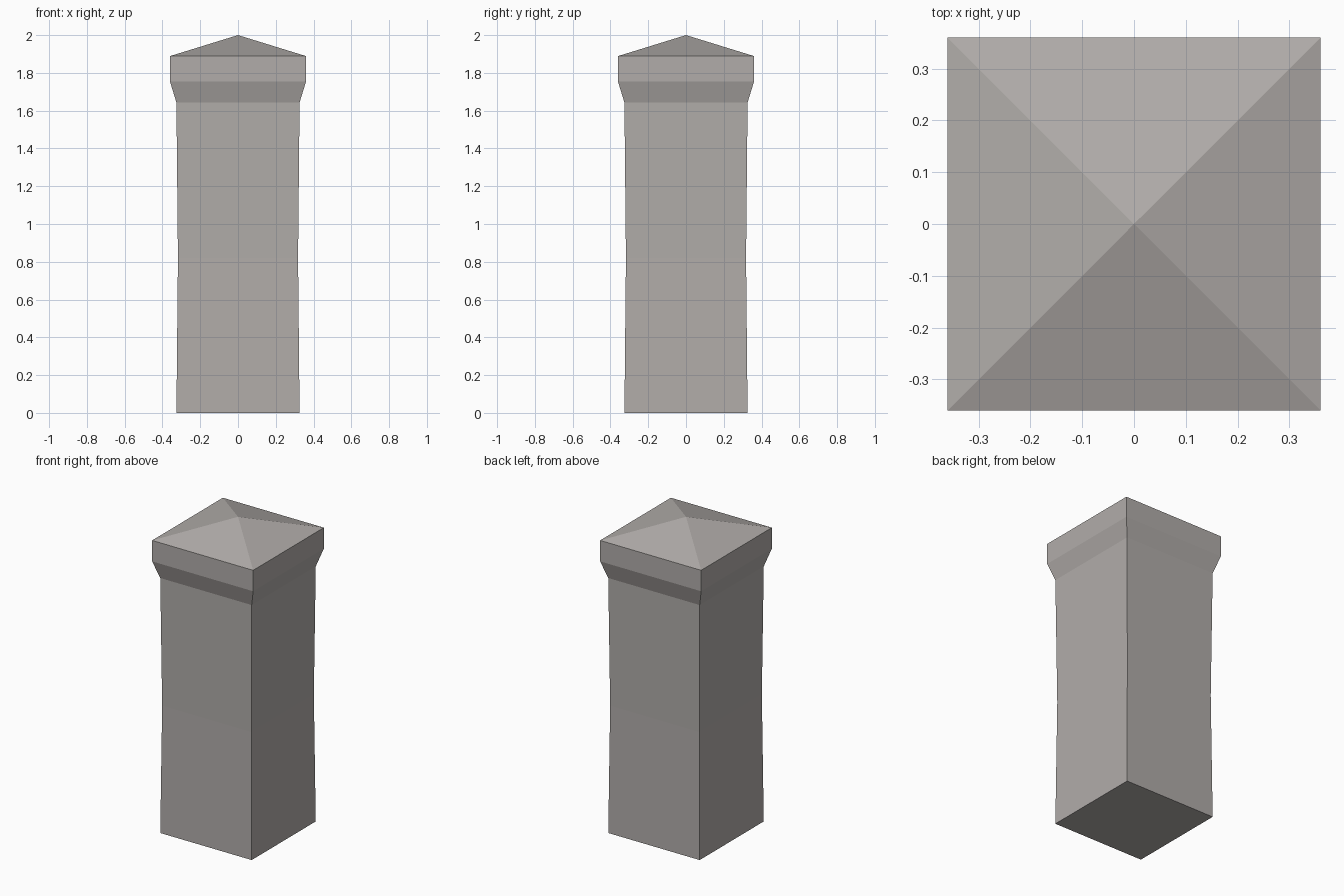
import bpy
import bmesh

if "Cube" in bpy.data.objects:
    bpy.data.objects.remove(bpy.data.objects["Cube"])

stone = bpy.data.materials.new("warm grey stone")
stone.diffuse_color = (0.44, 0.415, 0.40, 1.0)
stone.use_nodes = True
stone.node_tree.nodes["Principled BSDF"].inputs["Base Color"].default_value = stone.diffuse_color


def square_loft(name, rings, close_bottom=False, apex=None):
    """Stack square rings given as (half width, height), optionally closed by a point."""
    bm = bmesh.new()
    loops = [[bm.verts.new((sx * w, sy * w, z))
              for sx, sy in ((-1, -1), (1, -1), (1, 1), (-1, 1))]
             for w, z in rings]
    for low, high in zip(loops, loops[1:]):
        for i in range(4):
            j = (i + 1) % 4
            bm.faces.new((low[i], low[j], high[j], high[i]))
    if close_bottom:
        bm.faces.new(loops[0][::-1])
    if apex is not None:
        tip = bm.verts.new((0, 0, apex))
        for i in range(4):
            bm.faces.new((loops[-1][i], loops[-1][(i + 1) % 4], tip))
    mesh = bpy.data.meshes.new(name)
    bm.to_mesh(mesh)
    bm.free()
    mesh.materials.append(stone)
    obj = bpy.data.objects.new(name, mesh)
    bpy.context.collection.objects.link(obj)
    return obj


# Shaft, pinched very slightly at mid height
square_loft("pillar_shaft", [(0.326, 0), (0.318, 0.82), (0.326, 1.643)], close_bottom=True)

# Cap: flared corbel, upright band and pyramid top
square_loft("pillar_cap", [(0.326, 1.643), (0.36, 1.754), (0.36, 1.889)], apex=2.0)
